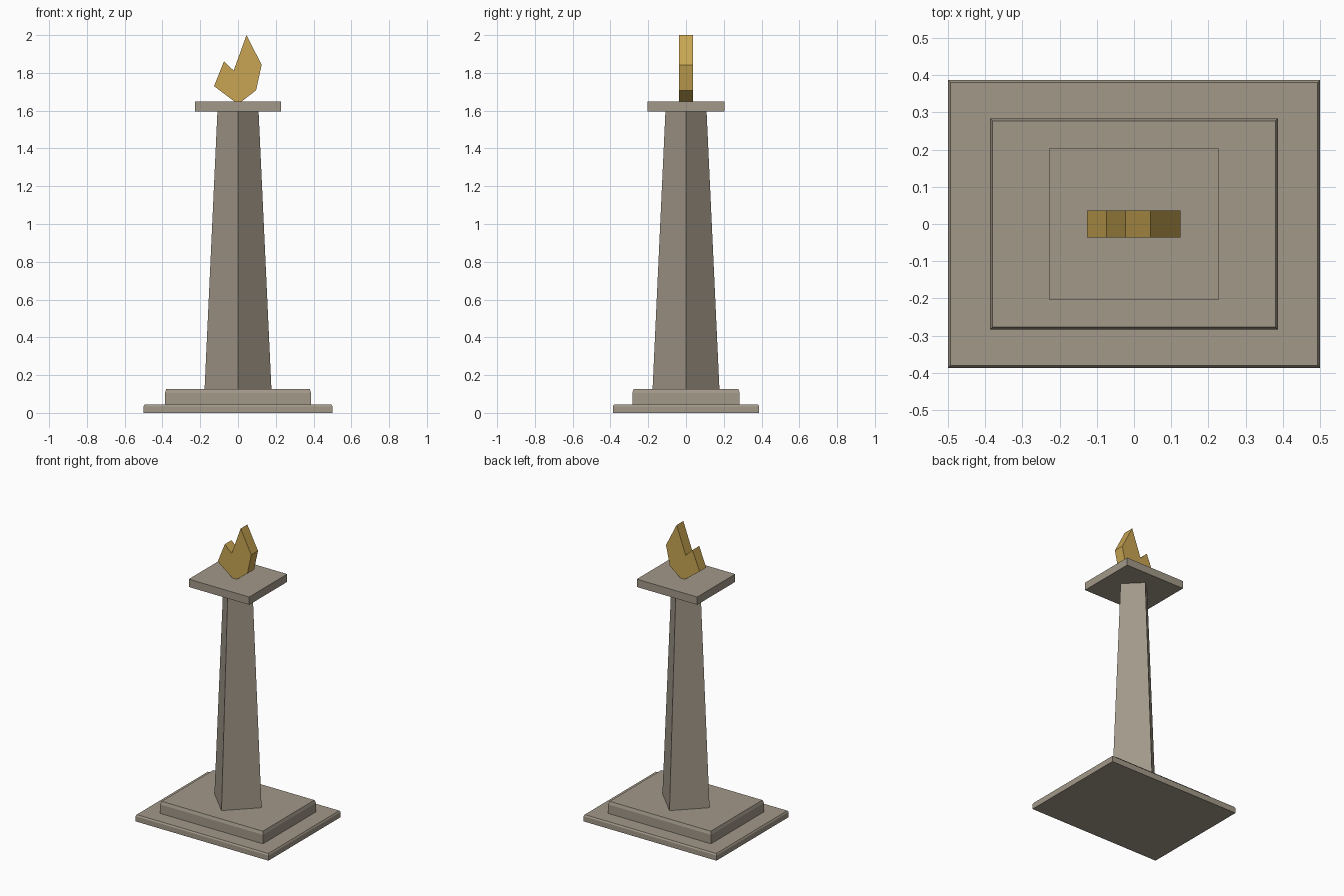
import bpy, bmesh, math

if "Cube" in bpy.data.objects:
    bpy.data.objects.remove(bpy.data.objects["Cube"])


def material(name, rgb):
    m = bpy.data.materials.new(name)
    m.diffuse_color = (*rgb, 1)
    m.use_nodes = True
    m.node_tree.nodes["Principled BSDF"].inputs["Base Color"].default_value = m.diffuse_color
    return m


STONE = material("warm_grey_stone", (0.36, 0.315, 0.25))
GOLD = material("gold", (0.58, 0.375, 0.085))


def loft(name, rings, mat):
    """Skin matching rings of points and close both ends."""
    bm = bmesh.new()
    loops = [[bm.verts.new(p) for p in ring] for ring in rings]
    n = len(loops[0])
    for a, b in zip(loops, loops[1:]):
        for i in range(n):
            j = (i + 1) % n
            bm.faces.new((a[i], a[j], b[j], b[i]))
    bm.faces.new(loops[0][::-1])
    bm.faces.new(loops[-1])
    bmesh.ops.recalc_face_normals(bm, faces=bm.faces[:])
    me = bpy.data.meshes.new(name)
    bm.to_mesh(me)
    bm.free()
    me.materials.append(mat)
    ob = bpy.data.objects.new(name, me)
    bpy.context.collection.objects.link(ob)
    return ob


def rect(x, y, z):
    return [(-x, -y, z), (x, -y, z), (x, y, z), (-x, y, z)]


def diamond(r, z):
    return [(r * math.cos(i * math.pi / 2), r * math.sin(i * math.pi / 2), z)
            for i in range(4)]


def slab(name, x, y, z0, z1, lip_in, lip_down):
    """Plinth step with a small chamfer round its top edge."""
    loft(name, [rect(x, y, z0), rect(x, y, z1 - lip_down),
                rect(x - lip_in, y - lip_in, z1)], STONE)


# Stepped plinth
slab("lower_step", 0.5, 0.387, 0, 0.045, 0.006, 0.01)
slab("upper_step", 0.387, 0.284, 0.045, 0.126, 0.007, 0.02)

# Tapered square column, corners facing the axes
loft("column", [diamond(0.177, 0.126), diamond(0.109, 1.595)], STONE)

# Flat cap
loft("cap", [rect(0.227, 0.204, 1.595), rect(0.227, 0.204, 1.648)], STONE)

# Flame: flat outline extruded front to back
outline = [(-0.018, 1.648), (0.018, 1.648), (0.096, 1.708), (0.125, 1.843),
           (0.045, 2.0), (-0.023, 1.812), (-0.074, 1.862), (-0.127, 1.73)]
loft("flame", [[(x, y, z) for x, z in outline] for y in (-0.036, 0.036)], GOLD)
